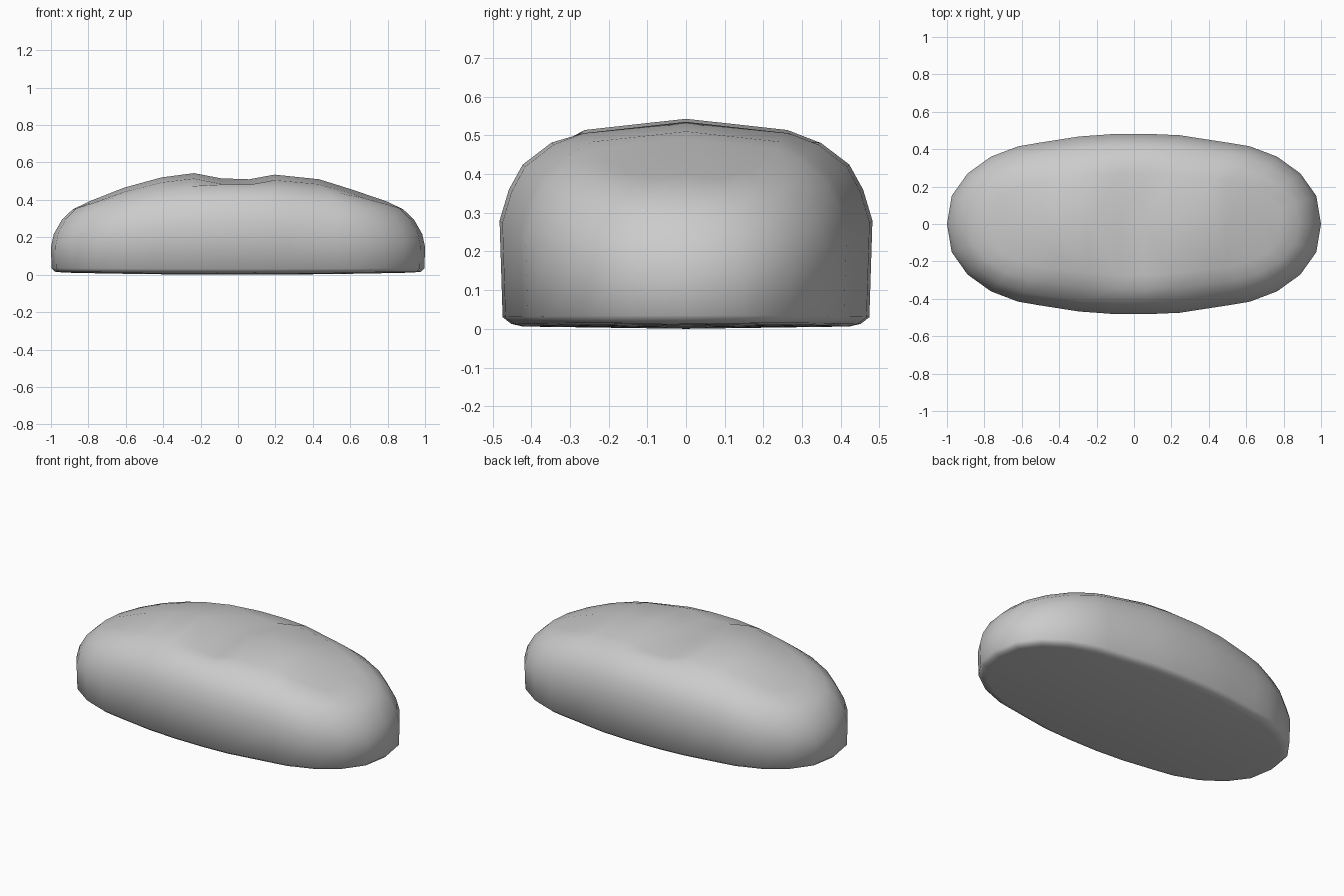
import bpy, bmesh

if "Cube" in bpy.data.objects:
    bpy.data.objects.remove(bpy.data.objects["Cube"])


def interp(table, x):
    for (x0, v0), (x1, v1) in zip(table, table[1:]):
        if x <= x1:
            return v0 + (v1 - v0) * (x - x0) / (x1 - x0)
    return table[-1][1]


# plan outline: half width against |x|
WIDTH = [(0, .484), (.22, .478), (.4, .453), (.62, .415), (.765, .36),
         (.89, .27), (.975, .15), (1, 0)]
# ridge line along the top, with two soft humps
RIDGE = [(-.8, .39), (-.61, .465), (-.41, .52), (-.235, .543), (-.09, .515),
         (.06, .51), (.195, .535), (.435, .51), (.61, .455), (.8, .39)]
STATIONS = [-1, -.975, -.89, -.765, -.62, -.51, -.294, -.112, .075, .244,
            .54, .62, .765, .89, .975, 1]
# rings: end inset, side inset, height at the ends, height at the sides
RINGS = [(.05, .06, .013, .006), (.022, .03, .016, .013), (.003, .008, .035, .03),
         (0, 0, .15, .28), (.015, .024, .217, .36), (.058, .06, .293, .425),
         (.115, .135, .348, .482)]

outline = [(x, -interp(WIDTH, abs(x))) for x in STATIONS]
outline += [(x, -y) for x, y in outline[-2:0:-1]]
n = len(outline)
last = len(STATIONS) - 1

bm = bmesh.new()
rings = []
for ex, ey, z_end, z_side in RINGS:
    rings.append([bm.verts.new((x * (1 - ex), y * (1 - ey / .484),
                                z_end + (z_side - z_end) * (1 - abs(x) ** 2.2)))
                  for x, y in outline])

# shoulder ring that follows the humps
rings.append([bm.verts.new((x * .8, y * .56, interp(RIDGE, x * .8) - .03 * abs(y) / .484))
              for x, y in outline])

# side walls
for a, b in zip(rings, rings[1:]):
    for i in range(n):
        j = (i + 1) % n
        bm.faces.new((a[i], a[j], b[j], b[i]))

# crown and underside, closed across a centre line
for ring, top in ((rings[-1], True), (rings[0], False)):
    mid = [ring[0]]
    for i in range(1, last):
        x = ring[i].co.x
        z = interp(RIDGE, x) if top else .013 * x * x
        mid.append(bm.verts.new((x, 0, z)))
    mid.append(ring[last])
    for i in range(last):
        for side in (lambda k: ring[k], lambda k: ring[-k % n]):
            loop = []
            for v in (mid[i], side(i), side(i + 1), mid[i + 1]):
                if v not in loop:
                    loop.append(v)
            bm.faces.new(loop)

bmesh.ops.recalc_face_normals(bm, faces=bm.faces)
mesh = bpy.data.meshes.new("loaf_body")
bm.to_mesh(mesh)
bm.free()
for p in mesh.polygons:
    p.use_smooth = True
body = bpy.data.objects.new("loaf_body", mesh)
bpy.context.collection.objects.link(body)
